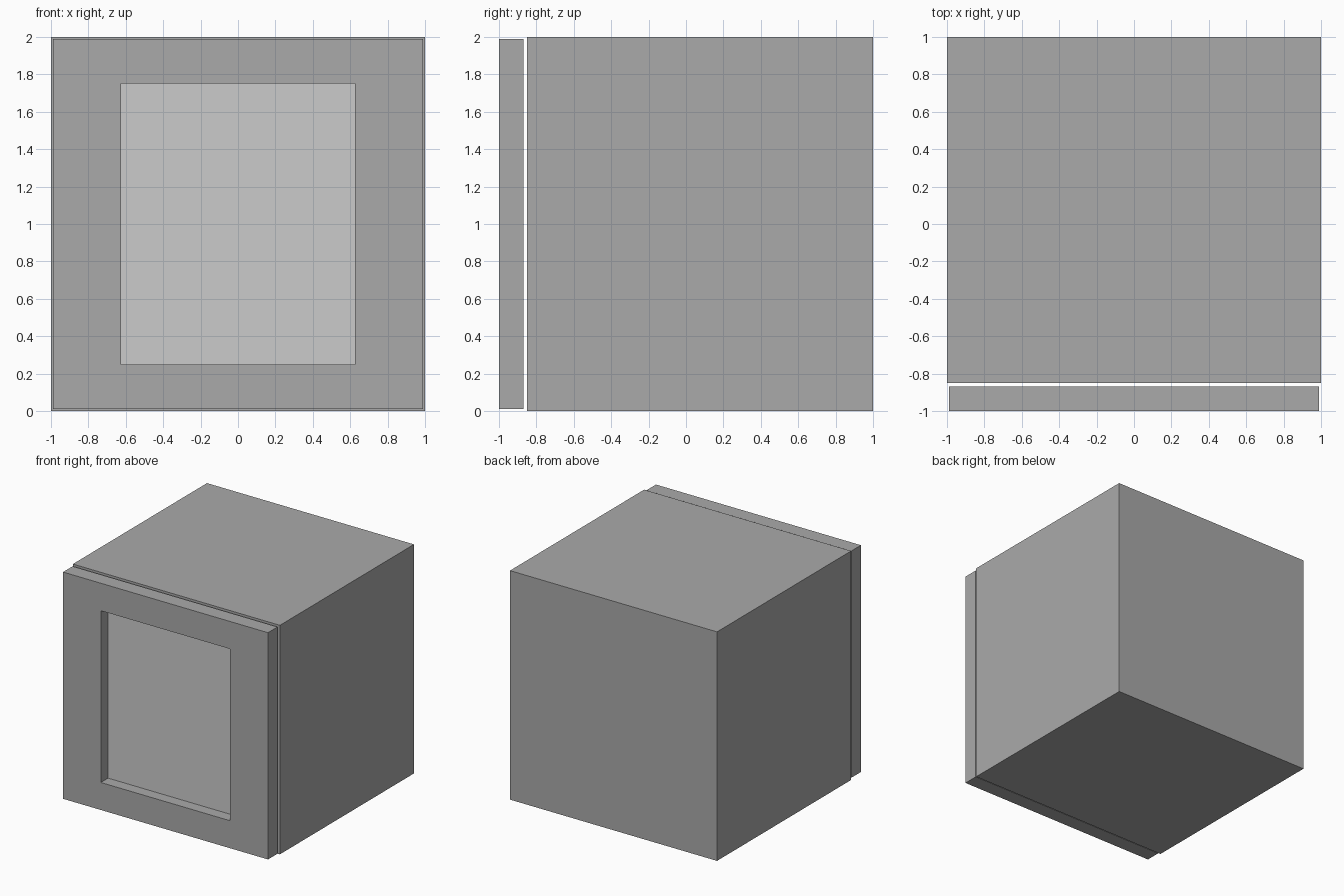
import bpy, bmesh

if "Cube" in bpy.data.objects:
    bpy.data.objects.remove(bpy.data.objects["Cube"])


def material(name, value):
    m = bpy.data.materials.new(name)
    m.diffuse_color = (value, value, value, 1)
    m.use_nodes = True
    m.node_tree.nodes["Principled BSDF"].inputs["Base Color"].default_value = m.diffuse_color
    return m


def finish(name, bm, mat):
    bmesh.ops.recalc_face_normals(bm, faces=bm.faces)
    mesh = bpy.data.meshes.new(name)
    bm.to_mesh(mesh)
    bm.free()
    mesh.materials.append(mat)
    ob = bpy.data.objects.new(name, mesh)
    bpy.context.collection.objects.link(ob)
    return ob


def box(name, half_x, y0, y1, z0, z1, mat):
    bm = bmesh.new()
    bmesh.ops.create_cube(bm, size=1)
    bmesh.ops.scale(bm, vec=(2 * half_x, y1 - y0, z1 - z0), verts=bm.verts)
    bmesh.ops.translate(bm, vec=(0, (y0 + y1) / 2, (z0 + z1) / 2), verts=bm.verts)
    return finish(name, bm, mat)


def frame(name, outer, inner, y0, y1, mat):
    """Rectangular ring; outer and inner are (half width, bottom, top)."""
    bm = bmesh.new()

    def loop(rect, y):
        h, b, t = rect
        return [bm.verts.new((x, y, z)) for x, z in ((-h, b), (h, b), (h, t), (-h, t))]

    loops = [loop(outer, y0), loop(inner, y0), loop(inner, y1), loop(outer, y1)]
    for i in range(4):
        a, b = loops[i], loops[(i + 1) % 4]
        for k in range(4):
            j = (k + 1) % 4
            bm.faces.new((a[k], a[j], b[j], b[k]))
    return finish(name, bm, mat)


dark = material("dark_grey", 0.4)
light = material("light_grey", 0.8)

# Cabinet body
box("cabinet_body", 1.0, -0.85, 1.0, 0.0, 2.0, dark)
# Door frame, standing slightly off the body
frame("door_frame", (0.99, 0.01, 1.99), (0.625, 0.25, 1.75), -1.0, -0.868, dark)
# Recessed window pane
box("window_pane", 0.625, -0.90, -0.875, 0.25, 1.75, light)
